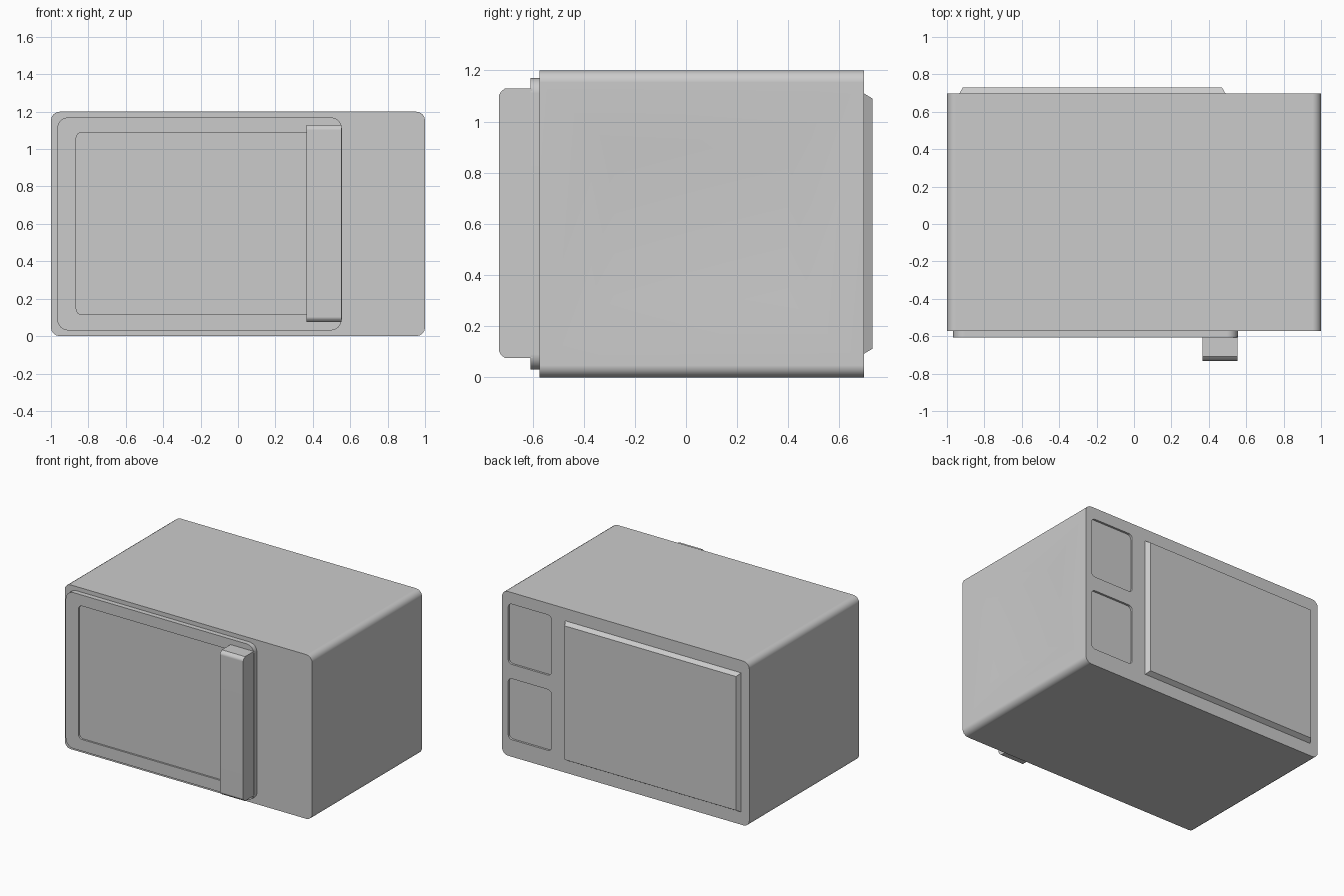
import bpy, bmesh, math

if "Cube" in bpy.data.objects:
    bpy.data.objects.remove(bpy.data.objects["Cube"])


def make(name, rings):
    """Closed solid skinned between rings of points with equal counts."""
    bm = bmesh.new()
    loops = [[bm.verts.new(p) for p in ring] for ring in rings]
    n = len(loops[0])
    for a, b in zip(loops, loops[1:]):
        for i in range(n):
            j = (i + 1) % n
            bm.faces.new((a[i], a[j], b[j], b[i]))
    bm.faces.new(loops[0])
    bm.faces.new(loops[-1])
    bmesh.ops.recalc_face_normals(bm, faces=bm.faces)
    mesh = bpy.data.meshes.new(name)
    bm.to_mesh(mesh)
    bm.free()
    obj = bpy.data.objects.new(name, mesh)
    bpy.context.collection.objects.link(obj)
    return obj


def rounded(u0, u1, v0, v1, r=0.0, segs=4):
    """Rounded rectangle outline in 2D."""
    if r == 0:
        return [(u0, v0), (u1, v0), (u1, v1), (u0, v1)]
    pts = []
    corners = [(u1 - r, v1 - r), (u0 + r, v1 - r), (u0 + r, v0 + r), (u1 - r, v0 + r)]
    for k, (cu, cv) in enumerate(corners):
        for i in range(segs + 1):
            a = math.pi / 2 * (k + i / segs)
            pts.append((cu + r * math.cos(a), cv + r * math.sin(a)))
    return pts


def slab_y(name, x0, x1, z0, z1, y0, y1, r=0.0, taper=0.0):
    """Slab facing along y; the y1 end shrinks by taper."""
    t = taper
    return make(name, [[(x, y0, z) for x, z in rounded(x0, x1, z0, z1, r)],
                       [(x, y1, z) for x, z in rounded(x0 + t, x1 - t, z0 + t, z1 - t, r)]])


def finish(obj, cutters=()):
    """Cut recesses, then shade."""
    bpy.ops.object.select_all(action='DESELECT')
    bpy.context.view_layer.objects.active = obj
    obj.select_set(True)
    for c in cutters:
        m = obj.modifiers.new("recess", 'BOOLEAN')
        m.operation, m.solver, m.object = 'DIFFERENCE', 'EXACT', c
        bpy.ops.object.modifier_apply(modifier=m.name)
    for c in cutters:
        bpy.data.objects.remove(c)
    bpy.ops.object.shade_smooth_by_angle(angle=math.radians(30))
    wn = obj.modifiers.new("weighted_normals", 'WEIGHTED_NORMAL')
    wn.keep_sharp = True


# Housing, with dished sides and two square recesses in the back
FRONT, BACK = -0.572, 0.697
body = slab_y("housing", -1, 1, 0, 1.2, FRONT, BACK, 0.047)
cuts = []
for s in (-1, 1):
    outer = rounded(-0.37, 0.49, 0.225, 0.975)
    inner = rounded(-0.28, 0.40, 0.305, 0.895)
    # extend the slope past the wall so the cut is clean
    over = [(2 * o[0] - i[0], 2 * o[1] - i[1]) for o, i in zip(outer, inner)]
    cuts.append(make("side_cutter", [[(s * 1.02, y, z) for y, z in over],
                                     [(s * 0.98, y, z) for y, z in inner]]))
for z0, z1 in ((0.125, 0.57), (0.675, 1.115)):
    cuts.append(slab_y("back_cutter", 0.60, 0.95, z0, z1, BACK - 0.015, BACK + 0.1, 0.03))
finish(body, cuts)

# Door with a shallow window
door = slab_y("door", -0.967, 0.555, 0.03, 1.17, FRONT + 0.01, -0.608, 0.06)
window = slab_y("window_cutter", -0.865, 0.42, 0.115, 1.09, -0.595, -0.7, 0.03)
finish(door, [window])

# Handle with softened outer ends
profile = [(-0.60, 0.075), (-0.708, 0.075), (-0.724, 0.088), (-0.732, 0.103),
           (-0.732, 1.102), (-0.724, 1.117), (-0.708, 1.13), (-0.60, 1.13)]
handle = make("handle", [[(x, y, z) for y, z in profile] for x in (0.365, 0.553)])
finish(handle)

# Raised back panel with sloped rim
panel = slab_y("back_panel", -0.935, 0.49, 0.092, 1.11, BACK - 0.001, 0.73, 0, 0.02)
finish(panel)
